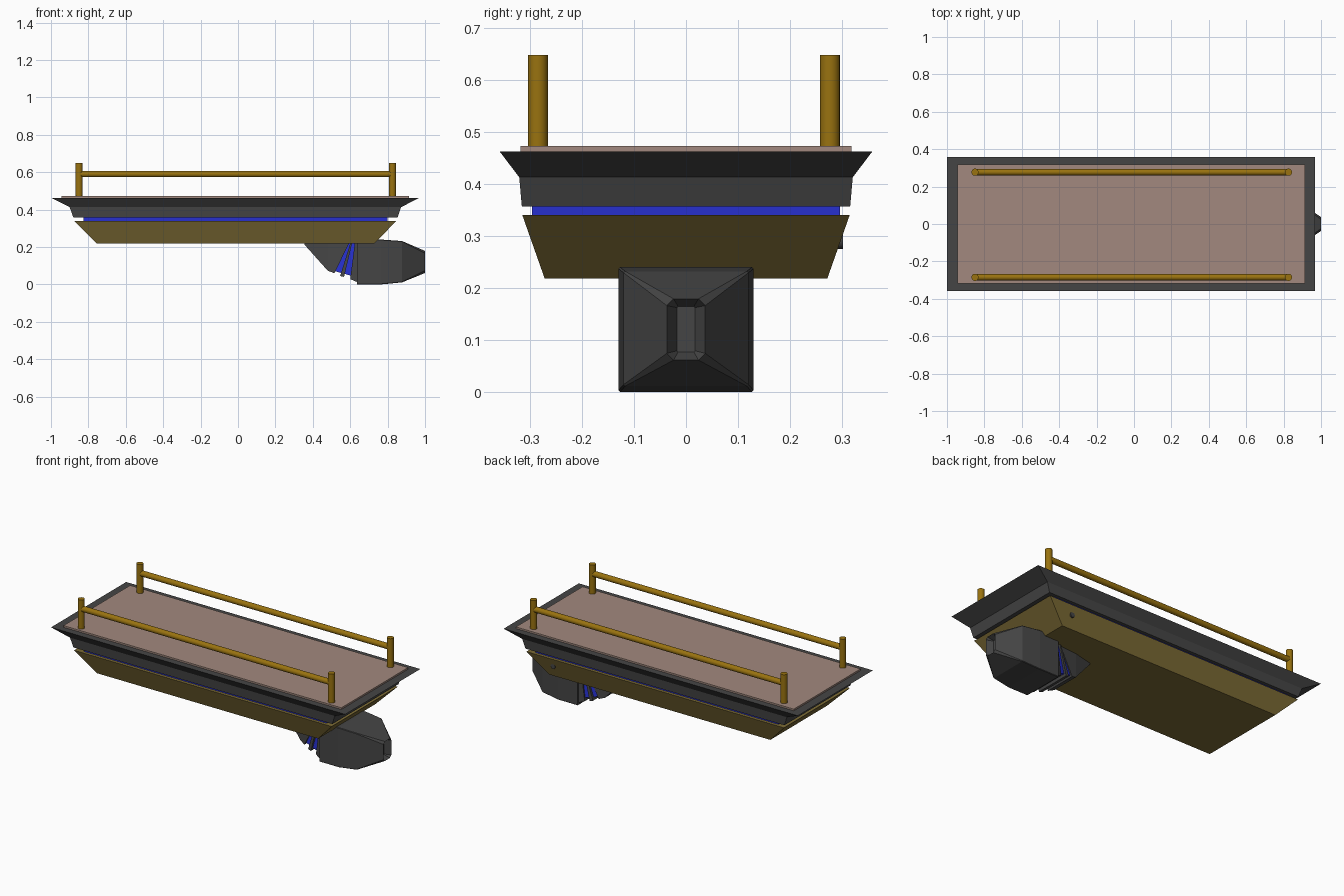
import bpy, bmesh
from mathutils import Vector

if "Cube" in bpy.data.objects:
    bpy.data.objects.remove(bpy.data.objects["Cube"])


def material(name, rgb):
    m = bpy.data.materials.new(name)
    m.diffuse_color = (*rgb, 1)
    m.use_nodes = True
    m.node_tree.nodes["Principled BSDF"].inputs["Base Color"].default_value = m.diffuse_color
    return m


DARK = material("dark_grey", (0.06, 0.06, 0.06))
OLIVE = material("olive_gold", (0.20, 0.145, 0.035))
BRASS = material("brass", (0.32, 0.17, 0.005))
BLUE = material("blue", (0.02, 0.03, 0.62))
PINK = material("dusty_pink", (0.36, 0.25, 0.21))


def loft(name, rings, mat):
    """Skin a stack of equal-length rings and cap both ends."""
    bm = bmesh.new()
    loops = [[bm.verts.new(p) for p in r] for r in rings]
    n = len(loops[0])
    for a, b in zip(loops, loops[1:]):
        for i in range(n):
            j = (i + 1) % n
            bm.faces.new((a[i], a[j], b[j], b[i]))
    bm.faces.new(loops[0][::-1])
    bm.faces.new(loops[-1])
    bmesh.ops.recalc_face_normals(bm, faces=bm.faces)
    me = bpy.data.meshes.new(name)
    bm.to_mesh(me)
    bm.free()
    ob = bpy.data.objects.new(name, me)
    me.materials.append(mat)
    bpy.context.collection.objects.link(ob)
    return ob


def rect(z, x0, x1, hy):
    return [(x0, -hy, z), (x1, -hy, z), (x1, hy, z), (x0, hy, z)]


def section(x, hy, z0, z1, c):
    """Chamfered rectangle across the x axis."""
    return [(x, -hy + c, z0), (x, hy - c, z0), (x, hy, z0 + c), (x, hy, z1 - c),
            (x, hy - c, z1), (x, -hy + c, z1), (x, -hy, z1 - c), (x, -hy, z0 + c)]


def slab(name, left, right, hy_left, hy_right, mat):
    """Tilted block between a left and a right edge, each (x_low, z_low, x_top, z_top)."""
    rings = [[(xl, -hy, zl), (xl, hy, zl), (xt, hy, zt), (xt, -hy, zt)]
             for (xl, zl, xt, zt), hy in ((left, hy_left), (right, hy_right))]
    return loft(name, rings, mat)


def rod(name, a, b, radius, mat, sides=24):
    a, b = Vector(a), Vector(b)
    d = b - a
    bpy.ops.mesh.primitive_cylinder_add(vertices=sides, radius=radius, depth=d.length,
                                        location=(a + b) / 2,
                                        rotation=d.to_track_quat('Z', 'Y').to_euler())
    ob = bpy.context.object
    ob.name = name
    ob.data.materials.append(mat)
    bpy.ops.object.shade_smooth_by_angle()
    return ob


# Platform body
loft("lower_hull", [rect(0.218, -0.755, 0.727, 0.272), rect(0.34, -0.877, 0.848, 0.315)], OLIVE)
loft("glow_band", [rect(0.335, -0.825, 0.80, 0.296), rect(0.362, -0.825, 0.80, 0.296)], BLUE)
loft("upper_rim", [rect(0.357, -0.88, 0.853, 0.316), rect(0.413, -0.90, 0.872, 0.321),
                   rect(0.463, -1.0, 0.969, 0.359)], DARK)
loft("deck", [rect(0.455, -0.945, 0.915, 0.319), rect(0.473, -0.945, 0.915, 0.319)], PINK)

# Railings
for side, y in (("front", -0.285), ("back", 0.277)):
    for end, x in (("left", -0.85), ("right", 0.826)):
        rod(f"{side}_{end}_post", (x, y, 0.465), (x, y, 0.648), 0.019, BRASS)
    rod(f"{side}_rail", (-0.845, y, 0.59), (0.82, y, 0.59), 0.017, BRASS)

# Small port on the back of the hull
rod("side_port", (0.68, 0.27, 0.29), (0.68, 0.302, 0.29), 0.015, DARK, 12)

# Thruster mount and fanned joint
loft("thruster_mount", [
    [(0.355, -0.06, 0.213), (0.355, 0.06, 0.213), (0.355, 0.06, 0.222), (0.355, -0.06, 0.222)],
    [(0.48, -0.09, 0.073), (0.48, 0.09, 0.073), (0.48, 0.09, 0.222), (0.48, -0.09, 0.222)],
    [(0.515, -0.10, 0.06), (0.515, 0.10, 0.06), (0.597, 0.10, 0.225), (0.597, -0.10, 0.225)]], DARK)
slab("joint_core", (0.51, 0.073, 0.59, 0.225), (0.61, 0.045, 0.63, 0.225), 0.09, 0.105, BLUE)
slab("joint_plate_inner", (0.546, 0.045, 0.602, 0.225), (0.567, 0.04, 0.611, 0.225), 0.11, 0.112, DARK)

# Thruster body
slab("thruster_collar", (0.60, 0.028, 0.625, 0.225), (0.638, 0.012, 0.638, 0.235), 0.112, 0.122, DARK)
loft("thruster_body", [section(0.636, 0.13, 0.0, 0.24, 0.003),
                       section(0.765, 0.13, 0.0, 0.24, 0.003),
                       section(0.877, 0.12, 0.011, 0.232, 0.003),
                       section(1.0, 0.037, 0.061, 0.179, 0.013),
                       section(0.965, 0.017, 0.077, 0.164, 0.002)], DARK)
